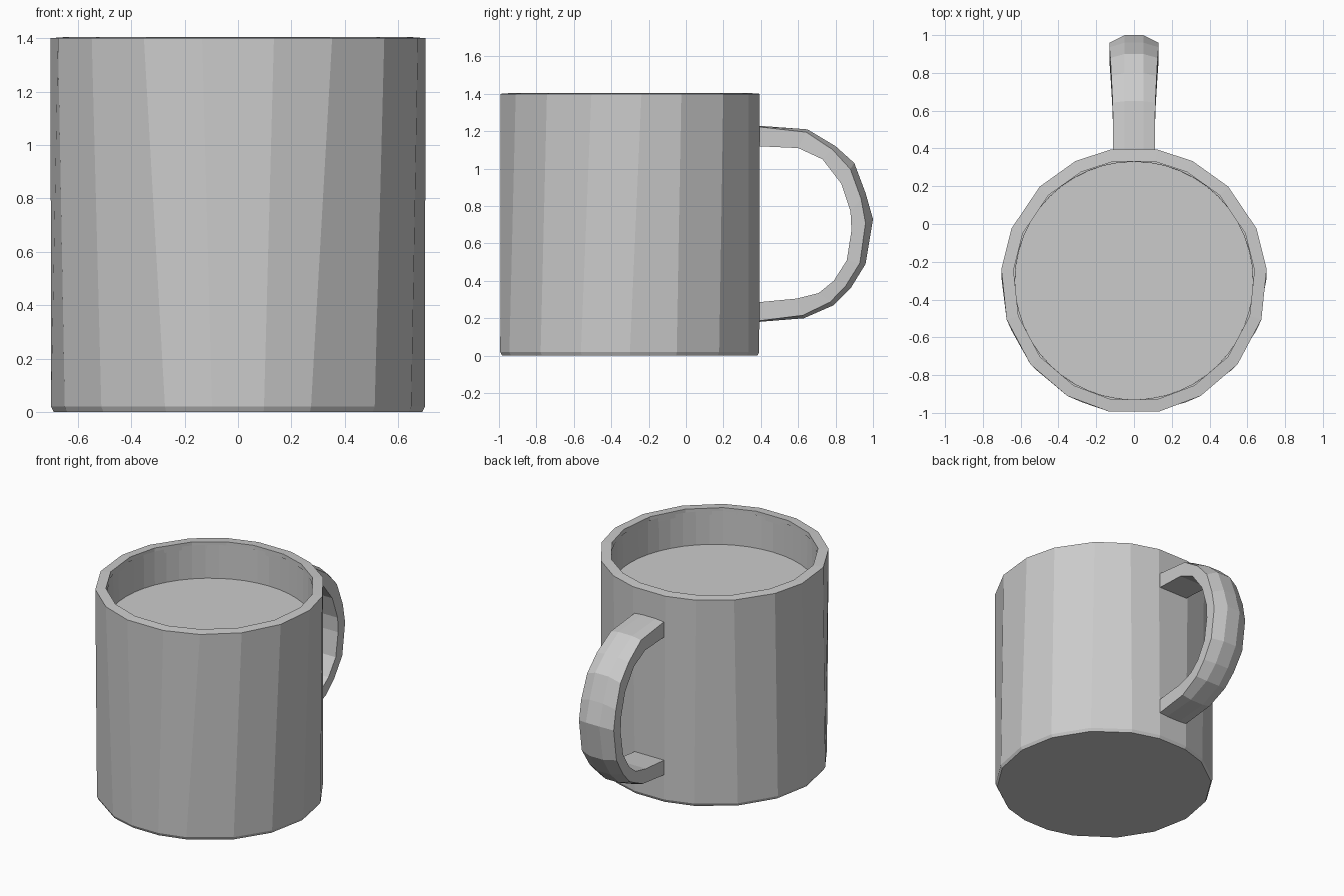
import bpy
from math import sin, cos, radians

if "Cube" in bpy.data.objects:
    bpy.data.objects.remove(bpy.data.objects["Cube"])

CY = -0.3  # mug axis


def make(name, verts, faces):
    me = bpy.data.meshes.new(name)
    me.from_pydata(verts, [], faces)
    me.update()
    ob = bpy.data.objects.new(name, me)
    bpy.context.collection.objects.link(ob)
    return ob


def ring(angles, r, z):
    return [(r * cos(radians(a)), CY + r * sin(radians(a)), z) for a in angles]


def mirrored(half):
    return half + [180 - a for a in reversed(half)]


def loft(rings, cap_start=False, cap_end=False):
    n = len(rings[0])
    verts = [v for r in rings for v in r]
    faces = []
    for k in range(len(rings) - 1):
        for i in range(n):
            j = (i + 1) % n
            faces.append((k * n + i, k * n + j, (k + 1) * n + j, (k + 1) * n + i))
    if cap_start:
        faces.append(tuple(reversed(range(n))))
    if cap_end:
        faces.append(tuple(range((len(rings) - 1) * n, len(rings) * n)))
    return verts, faces


# Faceted outer cup with a slightly twisted, uneven ring of sides
top = mirrored([-79, -60, -39, -17, 5, 23, 45, 64, 80])
low = mirrored([-82, -67, -43, -22, 0, 21, 43, 65, 81])
cup = [ring(low, 0.69, 0), ring(low, 0.70, 0.02), ring(top, 0.705, 1.40),
       ring(top, 0.64, 1.405), ring(top, 0.64, 1.36)]
make("cup", *loft(cup, cap_start=True))

# Smooth round inner wall and the drink surface
circle = [i * 7.5 for i in range(48)]
make("inner_wall", *loft([ring(circle, 0.632, 1.385), ring(circle, 0.63, 1.16)]))
make("drink", ring(circle, 0.63, 1.16), [tuple(range(48))])

# Handle: outer and inner (y, z) profiles, half width, crown depth
stations = [
    ((0.38, 1.23), (0.38, 1.12), 0.11, 0.05),
    ((0.65, 1.21), (0.60, 1.11), 0.113, 0.15),
    ((0.80, 1.12), (0.73, 1.05), 0.12, 0.25),
    ((0.90, 1.03), (0.83, 0.92), 0.125, 0.3),
    ((0.96, 0.87), (0.88, 0.77), 0.13, 0.3),
    ((1.00, 0.73), (0.885, 0.67), 0.13, 0.35),
    ((0.96, 0.49), (0.86, 0.51), 0.13, 0.3),
    ((0.88, 0.36), (0.79, 0.40), 0.125, 0.3),
    ((0.79, 0.27), (0.71, 0.335), 0.12, 0.25),
    ((0.63, 0.20), (0.59, 0.305), 0.113, 0.15),
    ((0.38, 0.18), (0.38, 0.285), 0.11, 0.05),
]
sections = []
for (oy, oz), (iy, iz), w, crown in stations:
    ey, ez = oy + (iy - oy) * crown, oz + (iz - oz) * crown
    sections.append([(-w, iy, iz), (w, iy, iz), (w, ey, ez),
                     (0.05, oy, oz), (-0.05, oy, oz), (-w, ey, ez)])
make("handle", *loft(sections, True, True))
